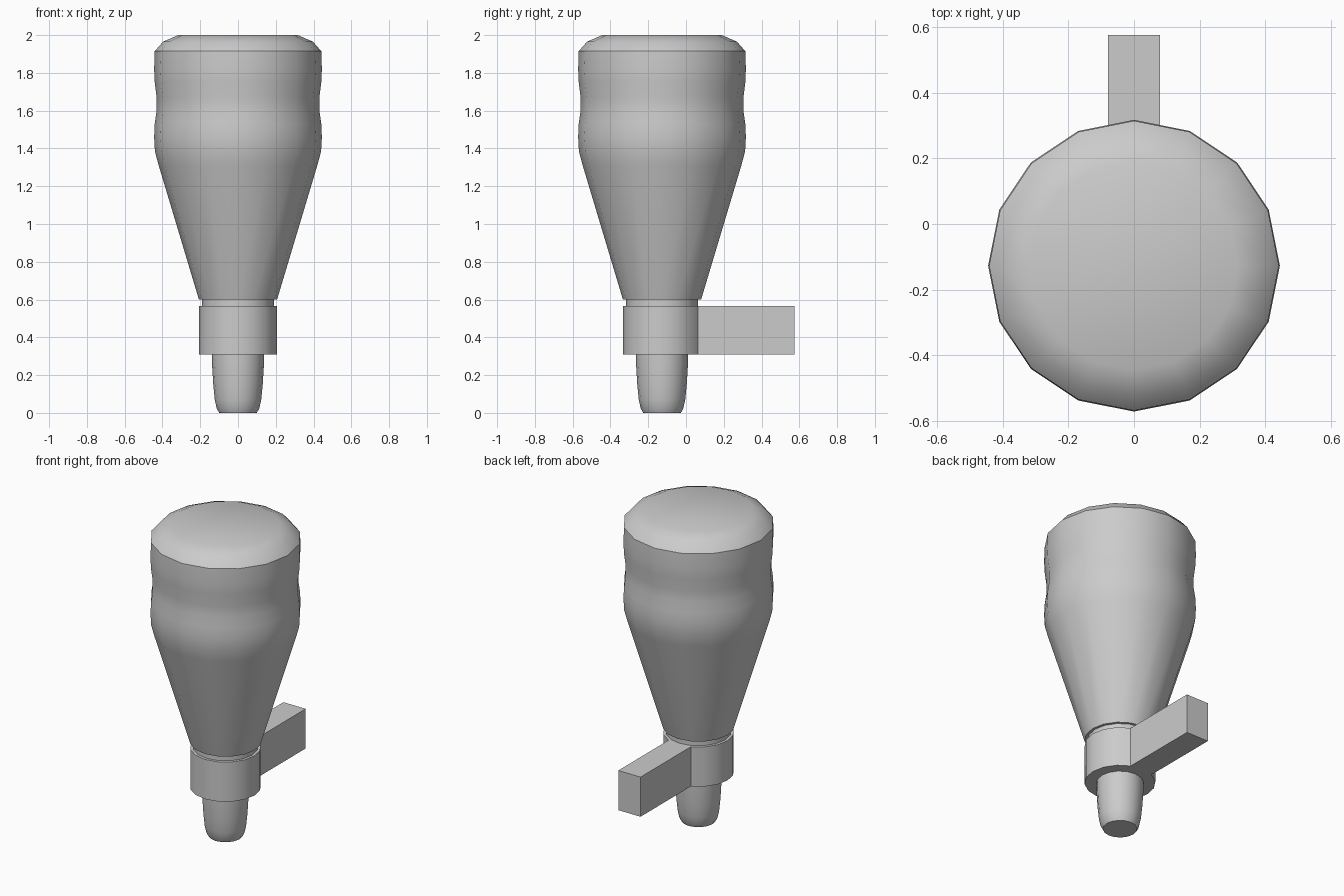
import bpy, bmesh
from math import sin, cos, tau, radians

if "Cube" in bpy.data.objects:
    bpy.data.objects.remove(bpy.data.objects["Cube"])

SIDES = 16
AXIS_Y = -0.127


def lathe(name, profile, cap_bottom=False, cap_top=False, edit=None):
    """Revolve (radius, z) points, listed upward, around the vertical axis."""
    bm = bmesh.new()
    rings = [[bm.verts.new((r * cos(tau * j / SIDES),
                            AXIS_Y + r * sin(tau * j / SIDES), z))
              for j in range(SIDES)] for r, z in profile]
    for a, b in zip(rings, rings[1:]):
        for j in range(SIDES):
            k = (j + 1) % SIDES
            bm.faces.new((a[j], a[k], b[k], b[j]))
    if cap_bottom:
        bm.faces.new(rings[0][::-1])
    if cap_top:
        bm.faces.new(rings[-1])
    if edit:
        edit(bm)
    bm.normal_update()
    mesh = bpy.data.meshes.new(name)
    bm.to_mesh(mesh)
    bm.free()
    obj = bpy.data.objects.new(name, mesh)
    bpy.context.collection.objects.link(obj)
    bpy.ops.object.select_all(action='DESELECT')
    obj.select_set(True)
    bpy.context.view_layer.objects.active = obj
    bpy.ops.object.shade_smooth_by_angle(angle=radians(32))
    return obj


def pull_arm(bm):
    """Extrude the two rear collar facets into a straight mounting arm."""
    bm.normal_update()
    rear = [f for f in bm.faces
            if f.normal.y > 0.95 and f.calc_center_median().z < 0.5]
    new = bmesh.ops.extrude_face_region(bm, geom=rear)["geom"]
    for v in new:
        if isinstance(v, bmesh.types.BMVert):
            v.co.y = 0.575
    # remove any leftover facets inside the arm
    old = [f for f in rear if f.is_valid]
    if old:
        bmesh.ops.delete(bm, geom=old, context='FACES')


# Tapered nozzle
lathe("nozzle", [(0.10, 0), (0.113, 0.025), (0.123, 0.07),
                 (0.131, 0.15), (0.137, 0.25), (0.138, 0.31)], cap_bottom=True)

# Collar with rear arm
lathe("collar_with_arm", [(0.138, 0.31), (0.207, 0.31), (0.207, 0.565),
                          (0.19, 0.565)], edit=pull_arm)

# Recessed neck
lathe("neck", [(0.19, 0.565), (0.19, 0.60)])

# Flared body with a shallow waist
lathe("body", [(0.19, 0.60), (0.207, 0.60), (0.42, 1.31), (0.44, 1.385),
               (0.444, 1.46), (0.441, 1.53), (0.431, 1.60), (0.431, 1.67),
               (0.441, 1.75), (0.444, 1.82), (0.441, 1.915)])

# Domed lid
lathe("lid", [(0.441, 1.915), (0.397, 1.965), (0.317, 2.0)], cap_top=True)
